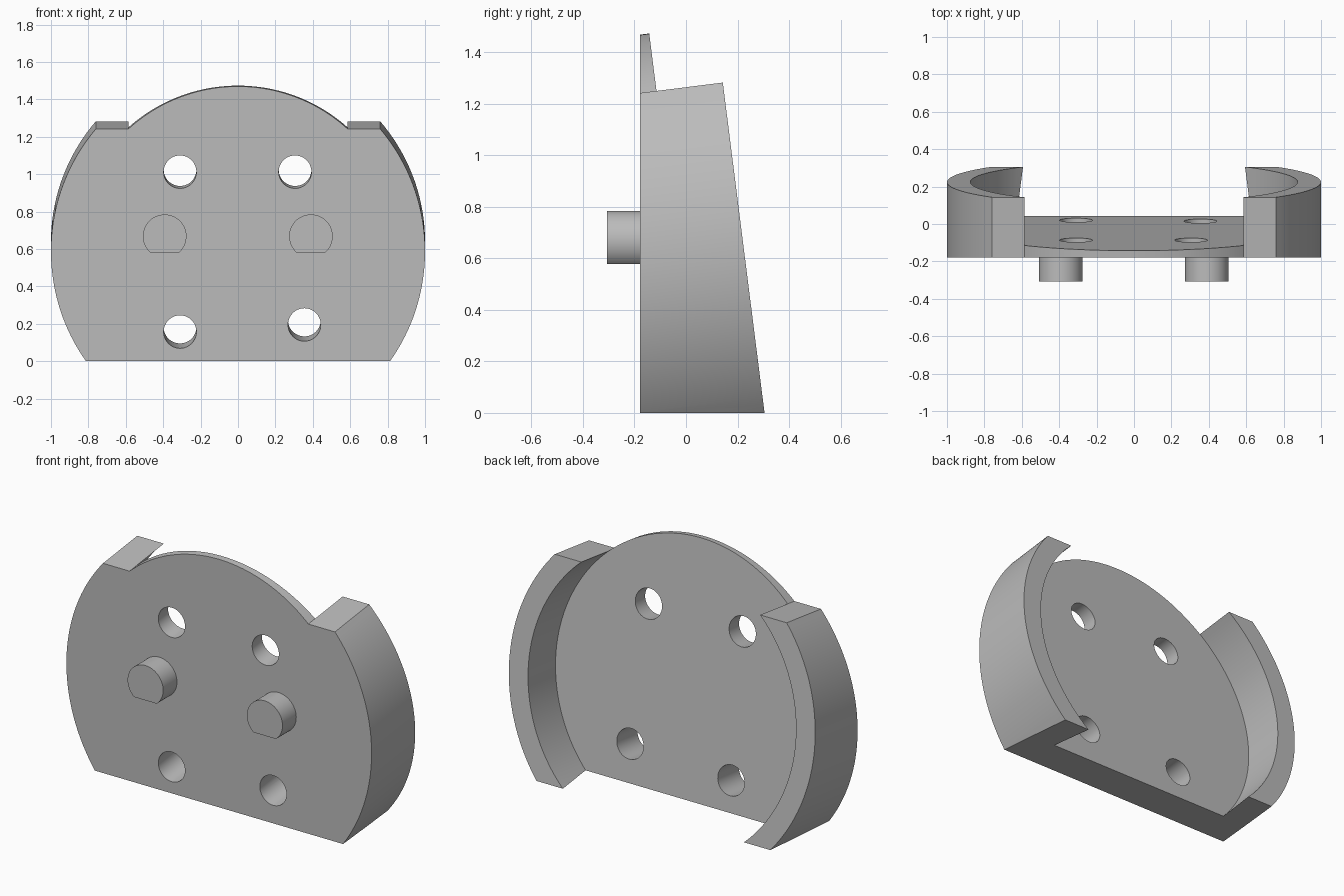
import bpy, bmesh, math
from mathutils import Matrix, Vector

if "Cube" in bpy.data.objects:
    bpy.data.objects.remove(bpy.data.objects["Cube"])

TILT = math.radians(7.2)
C, S = math.cos(TILT), math.sin(TILT)
FRONT, CENTRE = -0.178, 0.587          # front face y, ring centre height
R_OUT, R_IN, SHOULDER = 1.0, 0.875, 0.65
W_BACK, W_PLATE = 0.4056, 0.146        # depths along the tilted axis

# Frames: columns are across, up, depth, origin
tilted = Matrix(((1, 0, 0, 0), (0, -S, C, FRONT), (0, C, S, CENTRE), (0, 0, 0, 1)))
straight = Matrix(((1, 0, 0, 0), (0, 0, 1, 0), (0, 1, 0, 0), (0, 0, 0, 1)))

grey = bpy.data.materials.new("grey")
grey.diffuse_color = (0.5, 0.5, 0.5, 1)
grey.use_nodes = True
grey.node_tree.nodes["Principled BSDF"].inputs["Base Color"].default_value = grey.diffuse_color


def arc(r, a0, a1, n, cx=0, cy=0):
    return [(cx + r * math.cos(a0 + (a1 - a0) * i / n),
             cy + r * math.sin(a0 + (a1 - a0) * i / n)) for i in range(n + 1)]


def prism(name, outline, w0, w1, frame, cuts=()):
    """Extrude an outline along the frame's depth, then trim by planes."""
    bm = bmesh.new()
    lo = [bm.verts.new(frame @ Vector((x, v, w0))) for x, v in outline]
    hi = [bm.verts.new(frame @ Vector((x, v, w1))) for x, v in outline]
    n = len(outline)
    bm.faces.new(lo)
    bm.faces.new(hi)
    for i in range(n):
        j = (i + 1) % n
        bm.faces.new((lo[i], lo[j], hi[j], hi[i]))
    for co, no in cuts:
        bmesh.ops.bisect_plane(bm, geom=bm.verts[:] + bm.edges[:] + bm.faces[:],
                               plane_co=co, plane_no=no, clear_outer=True)
        rim = [e for e in bm.edges if e.is_boundary]
        bmesh.ops.holes_fill(bm, edges=rim, sides=0)
    bmesh.ops.recalc_face_normals(bm, faces=bm.faces[:])
    me = bpy.data.meshes.new(name)
    bm.to_mesh(me)
    bm.free()
    me.materials.append(grey)
    ob = bpy.data.objects.new(name, me)
    bpy.context.collection.objects.link(ob)
    return ob


def select(ob):
    bpy.ops.object.select_all(action='DESELECT')
    ob.select_set(True)
    bpy.context.view_layer.objects.active = ob


def cut(ob, cutter):
    mod = ob.modifiers.new("cut", 'BOOLEAN')
    mod.operation, mod.solver, mod.object = 'DIFFERENCE', 'EXACT', cutter
    select(ob)
    bpy.ops.object.modifier_apply(modifier=mod.name)
    bpy.data.objects.remove(cutter)


# Housing: wide disc with stepped shoulders and a narrower crown
a_out, a_in = math.asin(SHOULDER / R_OUT), math.asin(SHOULDER / R_IN)
outline = arc(R_IN, a_in, math.pi - a_in, 40) + arc(R_OUT, math.pi - a_out, 2 * math.pi + a_out, 120)
housing = prism("housing", outline, -0.4, W_BACK, tilted,
                [((0, FRONT, 0), (0, -1, 0)), ((0, 0, 0), (0, 0, -1))])

# Round recess behind the plate, open at the crown
x_in = R_IN * math.cos(a_in)
recess = arc(R_IN, math.pi - a_in, 2 * math.pi + a_in, 110) + [(x_in, 1.3), (-x_in, 1.3)]
cut(housing, prism("recess_cutter", recess, W_PLATE, 0.8, tilted))

# Four through holes along the tilted axis
for x, z in ((-0.31, 1.012), (0.305, 1.012), (-0.31, 0.157), (0.355, 0.195)):
    ring = arc(0.0875, 0, 2 * math.pi, 48, x, (z - CENTRE) * C)[:-1]
    cut(housing, prism("hole_cutter", ring, -0.5, 0.7, tilted))

# Two pegs with a flat underside
flat = math.asin(0.09 / 0.1165)
pegs = [prism(n, arc(0.1165, -flat, math.pi + flat, 48, x, 0.668), -0.307, FRONT, straight)
        for n, x in (("left_peg", -0.392), ("right_peg", 0.39))]

for ob in [housing] + pegs:
    select(ob)
    bpy.ops.object.shade_smooth_by_angle(angle=math.radians(30))
